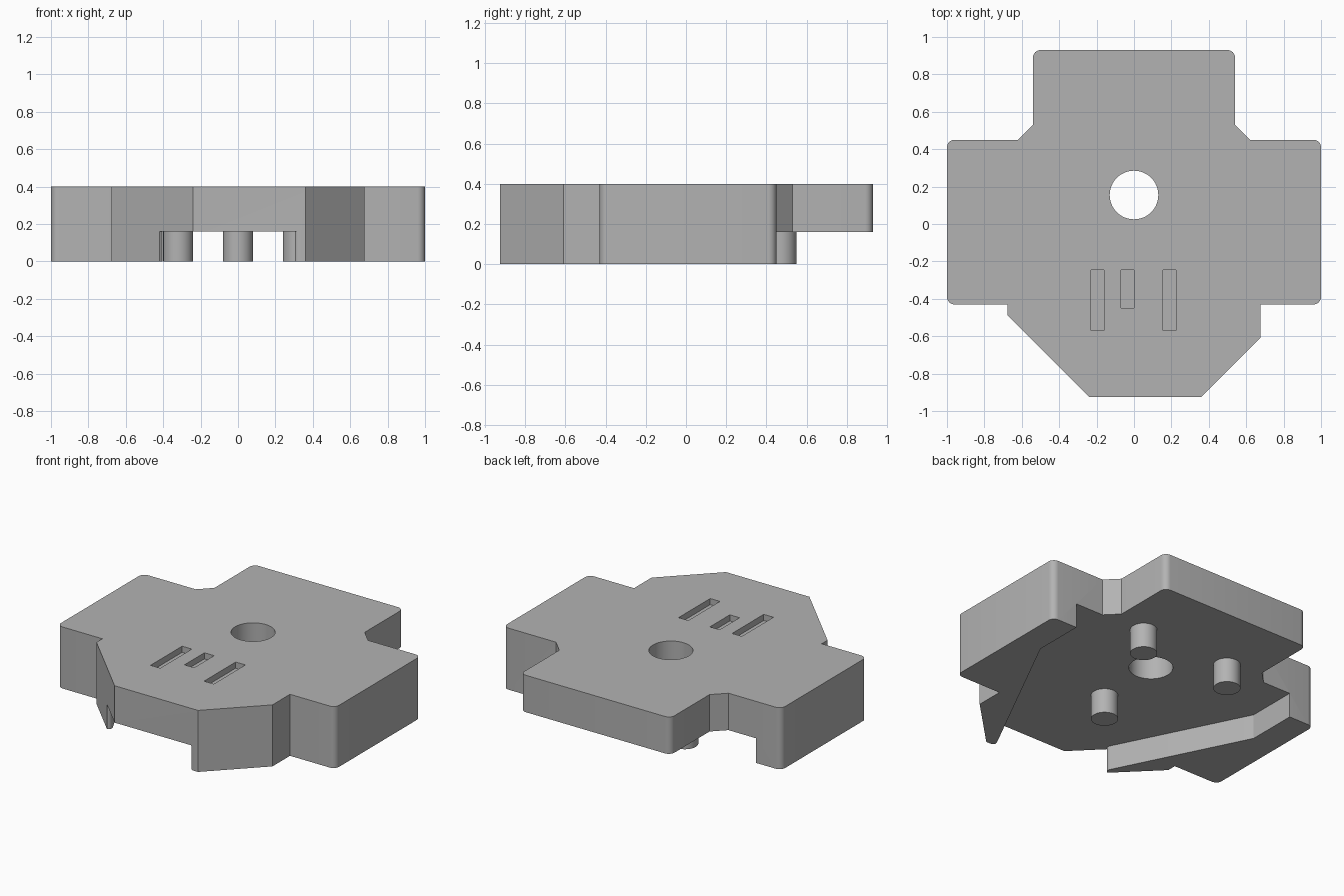
import bpy, bmesh
from math import radians
from mathutils import Vector

old = bpy.data.objects.get("Cube")
if old:
    bpy.data.objects.remove(old, do_unlink=True)

grey = bpy.data.materials.new("plain_grey")
grey.use_nodes = True
grey.diffuse_color = (0.45, 0.45, 0.45, 1)
grey.node_tree.nodes["Principled BSDF"].inputs["Base Color"].default_value = (0.45, 0.45, 0.45, 1)


def outline(points):
    """Turn (x, y) or (x, y, radius) corners into a path with rounded corners."""
    path = []
    for i, p in enumerate(points):
        corner = Vector(p[:2])
        if len(p) == 2:
            path.append(corner)
            continue
        before = Vector(points[i - 1][:2])
        after = Vector(points[(i + 1) % len(points)][:2])
        start = corner + (before - corner).normalized() * p[2]
        end = corner + (after - corner).normalized() * p[2]
        for k in range(7):
            t = k / 6
            # rational curve that follows a circle at a square corner
            a, b, c = (1 - t) ** 2, 2 * t * (1 - t) * 0.7071, t ** 2
            path.append((start * a + corner * b + end * c) / (a + b + c))
    return path


def prism(name, points, low, high):
    bm = bmesh.new()
    face = bm.faces.new([bm.verts.new((p.x, p.y, low)) for p in outline(points)])
    top = bmesh.ops.extrude_face_region(bm, geom=[face])["geom"]
    verts = [v for v in top if isinstance(v, bmesh.types.BMVert)]
    bmesh.ops.translate(bm, verts=verts, vec=(0, 0, high - low))
    bmesh.ops.recalc_face_normals(bm, faces=bm.faces)
    mesh = bpy.data.meshes.new(name)
    bm.to_mesh(mesh)
    bm.free()
    mesh.materials.append(grey)
    obj = bpy.data.objects.new(name, mesh)
    bpy.context.collection.objects.link(obj)
    return obj


def cylinder(name, x, y, radius, low, high):
    bpy.ops.mesh.primitive_cylinder_add(
        vertices=48, radius=radius, depth=high - low, location=(x, y, (low + high) / 2))
    obj = bpy.context.object
    obj.name = name
    obj.data.materials.append(grey)
    return obj


def activate(obj):
    bpy.ops.object.select_all(action="DESELECT")
    obj.select_set(True)
    bpy.context.view_layer.objects.active = obj


def smooth(obj):
    activate(obj)
    bpy.ops.object.shade_smooth_by_angle(angle=radians(25))


def cut(body, cutter):
    cutter.hide_render = True
    activate(body)
    mod = body.modifiers.new("cut", "BOOLEAN")
    mod.operation = "DIFFERENCE"
    mod.solver = "EXACT"
    mod.object = cutter
    bpy.ops.object.modifier_apply(modifier=mod.name)
    bpy.data.objects.remove(cutter, do_unlink=True)


# Cross-shaped body with a tapered, lopsided nose
R = 0.04
body = prism("body", [
    (-0.24, -0.925), (0.36, -0.925), (0.675, -0.61), (0.675, -0.43),
    (1, -0.43, R), (1, 0.45, R), (0.62, 0.45), (0.54, 0.53),
    (0.54, 0.93, R), (-0.54, 0.93, R), (-0.54, 0.53), (-0.62, 0.45),
    (-1, 0.45, R), (-1, -0.43, R), (-0.675, -0.43), (-0.675, -0.49)], 0, 0.4)

# Open channel underneath, leaving a wall with a rounded tip on each side
cut(body, prism("channel_cutter", [
    (0.82, 1.1), (-0.82, 1.1), (-0.82, 0.12), (-0.39, -0.74, 0.04),
    (-0.45, -0.75), (-0.45, -1.1), (0.34, -1.1), (0.34, -0.925),
    (0.29, -0.925, 0.04), (0.82, 0.12)], -0.1, 0.16))

# Round through hole
cut(body, cylinder("hole_cutter", 0, 0.155, 0.13, -0.1, 0.6))

# Three shallow slots in the top
for x, front in ((-0.195, -0.57), (-0.035, -0.45), (0.19, -0.57)):
    cut(body, prism("slot_cutter", [
        (x - 0.035, front), (x + 0.035, front),
        (x + 0.035, -0.245), (x - 0.035, -0.245)], 0.36, 0.5))
smooth(body)

# Three pegs under the body
for name, x, y in (("front_peg", 0, -0.27), ("left_peg", 0.32, 0.47), ("right_peg", -0.32, 0.47)):
    smooth(cylinder(name, x, y, 0.08, 0, 0.17))
